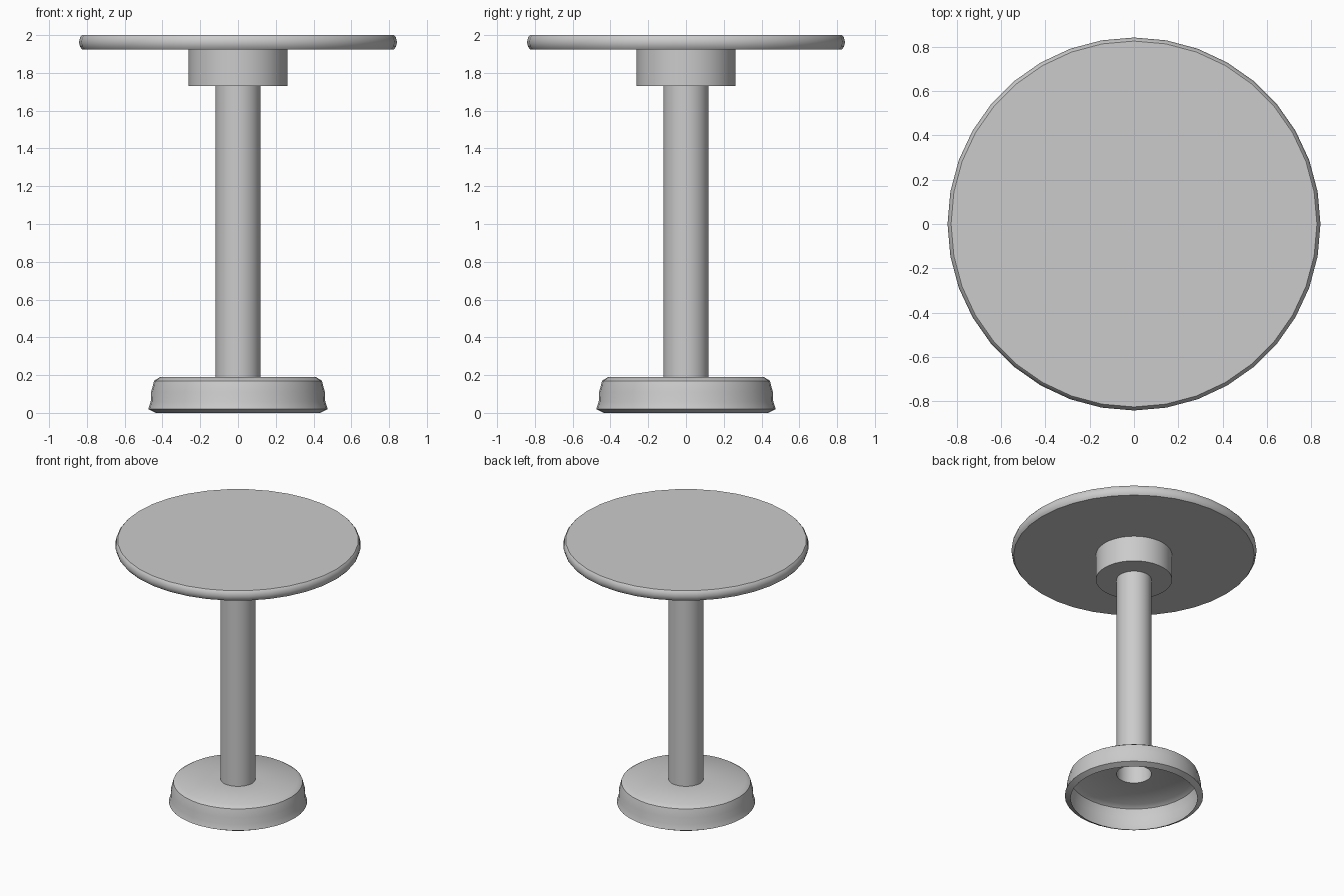
import bpy
import bmesh
from math import cos, sin, tau, radians

SIDES = 36

cube = bpy.data.objects.get("Cube")
if cube:
    bpy.data.objects.remove(cube, do_unlink=True)

grey = bpy.data.materials.new("plain_grey")
grey.use_nodes = True
grey.diffuse_color = (0.6, 0.6, 0.6, 1)
grey.node_tree.nodes["Principled BSDF"].inputs["Base Color"].default_value = (0.6, 0.6, 0.6, 1)


def lathe(name, profile, cap_bottom=False, cap_top=False):
    """Revolve (radius, height) points, listed upwards, around the z axis."""
    bm = bmesh.new()
    rings = [[bm.verts.new((r * cos(tau * i / SIDES), r * sin(tau * i / SIDES), z))
              for i in range(SIDES)] for r, z in profile]
    for low, high in zip(rings, rings[1:]):
        for i in range(SIDES):
            j = (i + 1) % SIDES
            bm.faces.new((low[i], low[j], high[j], high[i]))
    if cap_bottom:
        bm.faces.new(rings[0][::-1])
    if cap_top:
        bm.faces.new(rings[-1])
    mesh = bpy.data.meshes.new(name)
    bm.to_mesh(mesh)
    bm.free()
    mesh.materials.append(grey)
    obj = bpy.data.objects.new(name, mesh)
    bpy.context.collection.objects.link(obj)
    bpy.ops.object.select_all(action='DESELECT')
    obj.select_set(True)
    bpy.context.view_layer.objects.active = obj
    bpy.ops.object.shade_smooth_by_angle(angle=radians(35))
    return obj


# Hollow flared foot, open underneath and around the pole
lathe("base", [(0.435, 0), (0.475, 0.02), (0.462, 0.06), (0.46, 0.11),
               (0.444, 0.17), (0.413, 0.19), (0.12, 0.19)])

# Open tube for the column
lathe("pole", [(0.12, 0.19), (0.12, 1.73)])

# Block joining the column to the top
lathe("collar", [(0.262, 1.73), (0.262, 1.925)], cap_bottom=True)

# Round top with a softened rim
lathe("tabletop", [(0.826, 1.925), (0.836, 1.938), (0.842, 1.963),
                   (0.836, 1.988), (0.826, 2.0)], cap_bottom=True, cap_top=True)
